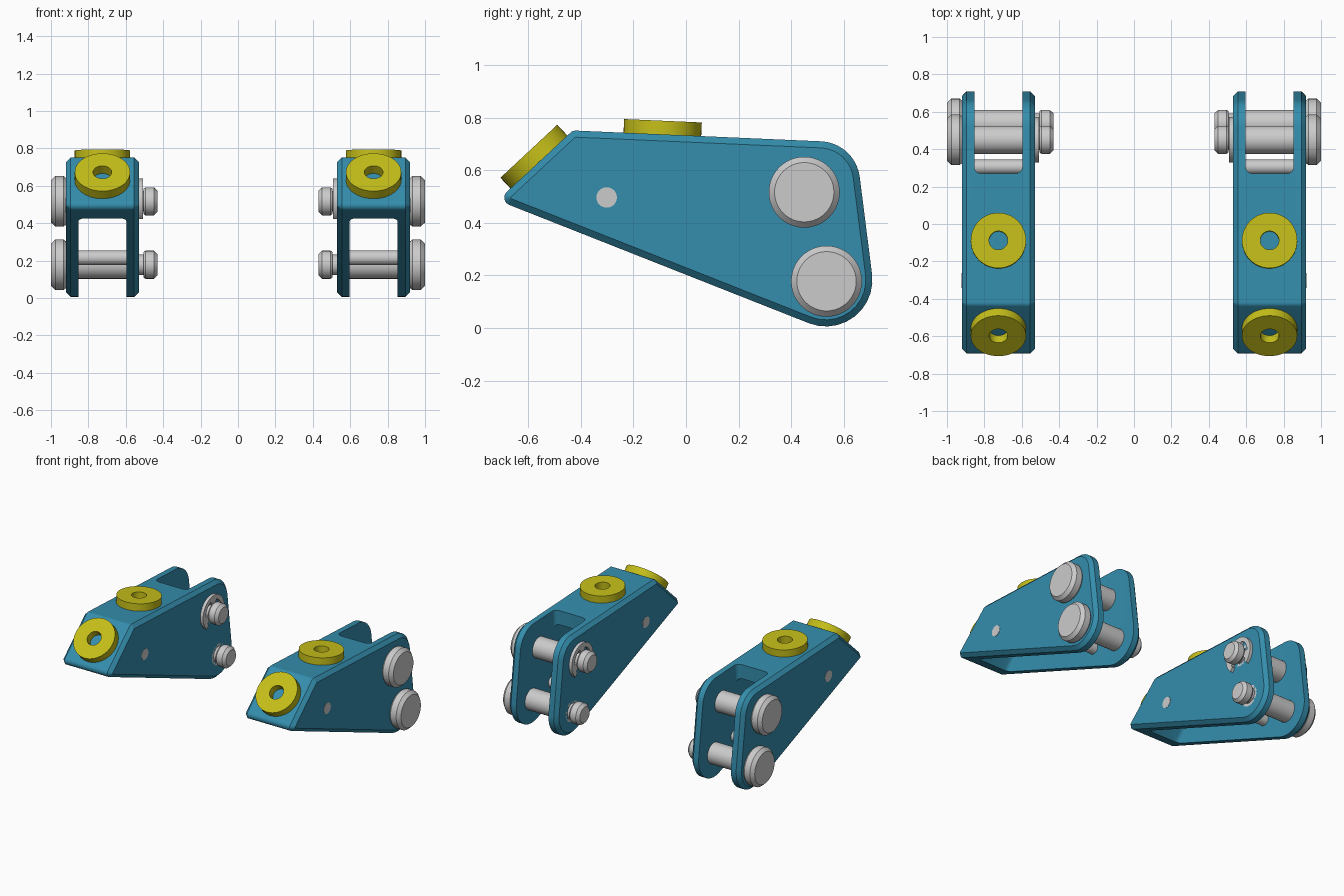
import bpy, bmesh, math
from mathutils import Vector, Matrix

if "Cube" in bpy.data.objects:
    bpy.data.objects.remove(bpy.data.objects["Cube"])


def material(name, rgb):
    m = bpy.data.materials.new(name)
    m.diffuse_color = (*rgb, 1)
    m.use_nodes = True
    m.node_tree.nodes["Principled BSDF"].inputs["Base Color"].default_value = m.diffuse_color
    return m


BLUE = material("blue_paint", (0.035, 0.27, 0.42))
YELLOW = material("yellow_paint", (0.56, 0.52, 0.01))


def finish(bm, name, mat=None):
    bmesh.ops.recalc_face_normals(bm, faces=bm.faces)
    me = bpy.data.meshes.new(name)
    bm.to_mesh(me)
    bm.free()
    ob = bpy.data.objects.new(name, me)
    bpy.context.collection.objects.link(ob)
    if mat:
        me.materials.append(mat)
    return ob


def smooth_and_mirror(ob):
    bpy.ops.object.select_all(action='DESELECT')
    ob.select_set(True)
    bpy.context.view_layer.objects.active = ob
    bpy.ops.object.shade_smooth_by_angle(angle=math.radians(28))
    ob.modifiers.new("other_side", 'MIRROR').use_mirror_merge = False


def fillet(corners, steps=10):
    """Round each (y, z, radius) corner of a closed outline."""
    out = []
    for i, (y, z, r) in enumerate(corners):
        p = Vector((y, z))
        a = (Vector(corners[i - 1][:2]) - p).normalized()
        b = (Vector(corners[(i + 1) % len(corners)][:2]) - p).normalized()
        half = a.angle(b) / 2
        c = p + (a + b).normalized() * (r / math.sin(half))
        t = r / math.tan(half)
        u, v = p + a * t - c, p + b * t - c
        for k in range(steps + 1):
            d = u.lerp(v, k / steps)
            w = u.angle(v)
            f = k / steps
            d = (u * math.sin((1 - f) * w) + v * math.sin(f * w)) / math.sin(w)
            out.append(c + d)
    return out


def prism(name, outline, x0, x1, bevel=0, segments=1, mat=None):
    """Extrude a (y, z) outline along x, bevelling both rims."""
    bm = bmesh.new()
    f = bm.faces.new([bm.verts.new((x0, y, z)) for y, z in outline])
    g = bmesh.ops.extrude_face_region(bm, geom=[f])
    bmesh.ops.translate(bm, vec=(x1 - x0, 0, 0),
                        verts=[v for v in g["geom"] if isinstance(v, bmesh.types.BMVert)])
    bmesh.ops.recalc_face_normals(bm, faces=bm.faces)
    if bevel:
        rims = [e for e in bm.edges if abs(e.verts[0].co.x - e.verts[1].co.x) < 1e-5]
        bmesh.ops.bevel(bm, geom=rims, offset=bevel, segments=segments, profile=0.5,
                        affect='EDGES', clamp_overlap=True)
    return finish(bm, name, mat)


def lathe(name, profile, origin, axis, mat=None, ring=False, sides=48):
    """Revolve (radius, height) points about an axis."""
    bm = bmesh.new()
    vs = [bm.verts.new((r, 0, h)) for r, h in profile]
    es = [bm.edges.new(p) for p in zip(vs, vs[1:])]
    if ring:
        es.append(bm.edges.new((vs[-1], vs[0])))
    bmesh.ops.spin(bm, geom=vs + es, cent=(0, 0, 0), axis=(0, 0, 1),
                   angle=2 * math.pi, steps=sides, use_duplicate=False)
    bmesh.ops.remove_doubles(bm, verts=bm.verts, dist=1e-5)
    rot = Vector((0, 0, 1)).rotation_difference(Vector(axis)).to_matrix().to_4x4()
    bm.transform(Matrix.Translation(origin) @ rot)
    ob = finish(bm, name, mat)
    smooth_and_mirror(ob)
    return ob


# Bracket: chamfered side profile, hollowed from below and behind
outline = fillet([(-0.717, 0.486, 0.03), (-0.431, 0.752, 0.03),
                  (0.645, 0.705, 0.155), (0.7457, -0.0915, 0.177)])
bracket = prism("bracket", outline, 0.53, 0.92, 0.025, 1, BLUE)
cavity = prism("cavity_cutter",
               [(-0.57, -0.2), (-0.57, 0.42), (-0.36, 0.64), (0.27, 0.62),
                (0.27, 0.95), (0.95, 0.95), (0.95, -0.2)], 0.597, 0.853, 0.035, 5, BLUE)
cut = bracket.modifiers.new("hollow", 'BOOLEAN')
cut.object = cavity
cut.operation = 'DIFFERENCE'
cut.solver = 'EXACT'
bpy.context.view_layer.objects.active = bracket
bpy.ops.object.modifier_apply(modifier=cut.name)
bpy.data.objects.remove(cavity)
smooth_and_mirror(bracket)

# Washers on the top and on the sloped nose
CX = 0.725
for name, origin, axis, h in (("top_washer", (CX, -0.09, 0.737), (0, 0.0437, 1), 0.052),
                              ("nose_washer", (CX, -0.56, 0.632), (0, -0.682, 0.731), 0.056)):
    lathe(name, [(0.05, -0.005), (0.148, -0.005), (0.148, h), (0.05, h)],
          origin, axis, YELLOW, ring=True)

# Headed pins with a grooved inner end
PIN = [(0, 1.0), (0.113, 1.0), (0.135, 0.977), (0.135, 0.932), (0.125, 0.92),
       (0.075, 0.92), (0.075, 0.53), (0.055, 0.53), (0.055, 0.505), (0.068, 0.505),
       (0.075, 0.495), (0.075, 0.45), (0.056, 0.43), (0, 0.43)]
UPPER, LOWER = (0, 0.45, 0.517), (0, 0.535, 0.178)
lathe("upper_pin", PIN, UPPER, (1, 0, 0))
lathe("lower_pin", PIN, LOWER, (1, 0, 0))

# Plain cross rods: one flush through the sides, one between the plates
for name, y, z, x0, x1 in (("front_rod", -0.302, 0.497, 0.528, 0.922),
                           ("rear_rod", 0.305, 0.215, 0.58, 0.87)):
    lathe(name, [(0, x0), (0.039, x0), (0.039, x1), (0, x1)], (0, y, z), (1, 0, 0), sides=32)

# Retaining clip with three prongs around the upper pin groove
clip = []
angles = list(range(-50, 231, 5))
for a in angles:
    clip.append((0.122, a))
for a in reversed(angles):
    prong = min(abs(a - c) for c in (-20, 90, 200)) <= 15
    clip.append((0.054 if prong else 0.09, a))
clip_outline = [(UPPER[1] + r * math.cos(math.radians(a)),
                 UPPER[2] + r * math.sin(math.radians(a))) for r, a in clip]
smooth_and_mirror(prism("retaining_clip", clip_outline, 0.507, 0.529))
